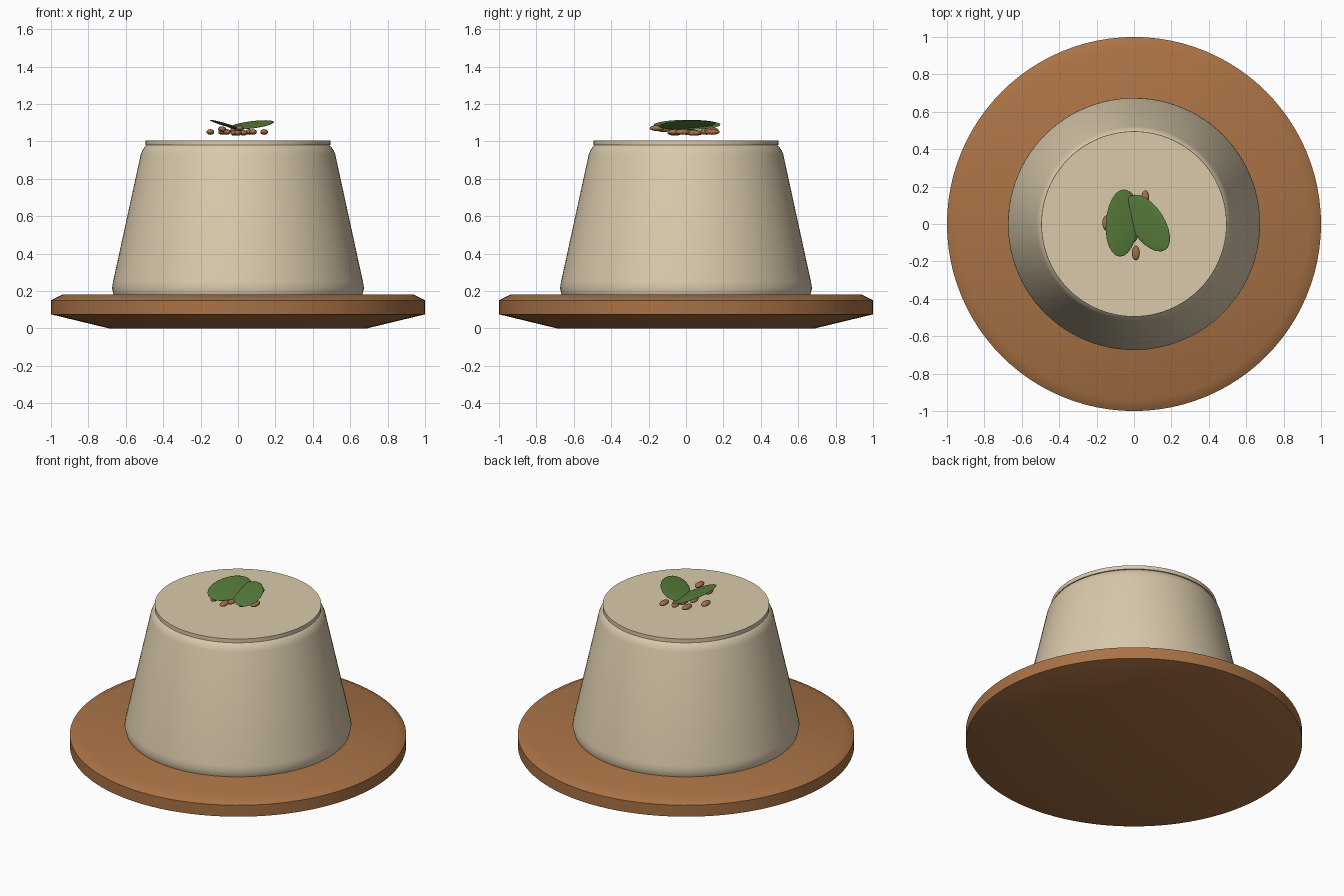
import bpy, math
from mathutils import Matrix, Vector

if "Cube" in bpy.data.objects:
    bpy.data.objects.remove(bpy.data.objects["Cube"])


def material(name, color):
    m = bpy.data.materials.new(name)
    m.diffuse_color = (*color, 1)
    m.use_nodes = True
    m.node_tree.nodes["Principled BSDF"].inputs["Base Color"].default_value = m.diffuse_color
    return m


CREAM = material("cream", (0.70, 0.59, 0.41))
WOOD = material("warm_brown", (0.40, 0.17, 0.06))
GREEN = material("leaf_green", (0.10, 0.21, 0.045))
SEED = material("seed_brown", (0.37, 0.16, 0.065))


def lathe(name, profile, mat, angle, n=96):
    """Revolve an (r, z) profile about z, closing both ends with a cap."""
    verts = [(r * math.cos(2 * math.pi * i / n), r * math.sin(2 * math.pi * i / n), z)
             for r, z in profile for i in range(n)]
    faces = [(k * n + i, k * n + (i + 1) % n, (k + 1) * n + (i + 1) % n, (k + 1) * n + i)
             for k in range(len(profile) - 1) for i in range(n)]
    faces.append(tuple(reversed(range(n))))
    top = (len(profile) - 1) * n
    faces.append(tuple(range(top, top + n)))
    me = bpy.data.meshes.new(name)
    me.from_pydata(verts, [], faces)
    me.materials.append(mat)
    ob = bpy.data.objects.new(name, me)
    bpy.context.collection.objects.link(ob)
    bpy.ops.object.select_all(action='DESELECT')
    ob.select_set(True)
    bpy.context.view_layer.objects.active = ob
    bpy.ops.object.shade_smooth_by_angle(angle=math.radians(angle))
    return ob


def ellipsoid(name, loc, radii, mat, turn=0, roll=0, segs=24, rings=12):
    """Flattened ball: roll about its own long (y) axis, then turn about z."""
    bpy.ops.mesh.primitive_uv_sphere_add(segments=segs, ring_count=rings, radius=1)
    ob = bpy.context.object
    ob.name = name
    ob.matrix_world = (Matrix.Translation(Vector(loc))
                       @ Matrix.Rotation(math.radians(turn), 4, 'Z')
                       @ Matrix.Rotation(math.radians(roll), 4, 'Y')
                       @ Matrix.Diagonal((*radii, 1)))
    ob.data.materials.append(mat)
    bpy.ops.object.shade_smooth()
    return ob


# Plate with a sloped underside and softened rim
lathe("plate", [(0.69, 0), (1, 0.075), (1, 0.15), (0.985, 0.158), (0.94, 0.18)], WOOD, 50)

# Pudding body with rounded foot and shoulder
lathe("pudding", [(0.665, 0.18), (0.668, 0.19), (0.674, 0.215), (0.668, 0.25), (0.52, 0.93),
                  (0.512, 0.95), (0.495, 0.975), (0.485, 0.982)], CREAM, 50)

# Thin disc on top
lathe("top_disc", [(0.495, 0.98), (0.495, 1.005)], CREAM, 30)

# Two leaves tilted up away from each other
ellipsoid("left_leaf", (-0.065, 0.005, 1.088), (0.09, 0.18, 0.007), GREEN, turn=-4, roll=17)
ellipsoid("right_leaf", (0.073, 0.005, 1.088), (0.092, 0.172, 0.007), GREEN, turn=33, roll=-15)

# Seeds scattered below the leaves: x, y, z, turn
seeds = [(0.06, 0.14, 1.05, 0), (-0.148, 0.005, 1.05, 0), (0.01, -0.155, 1.07, 0),
         (-0.02, 0.135, 1.06, 10), (-0.085, 0.11, 1.05, -5), (-0.085, -0.12, 1.065, 8),
         (0.14, -0.02, 1.05, 0), (0.08, -0.06, 1.05, 5), (0.0, -0.06, 1.045, -10),
         (0.03, 0.04, 1.045, 0), (-0.06, 0.0, 1.05, 5), (-0.02, 0.05, 1.045, 0)]
for i, (x, y, z, t) in enumerate(seeds):
    ellipsoid(f"seed_{i + 1}", (x, y, z), (0.021, 0.04, 0.015), SEED, turn=t, segs=16, rings=8)
